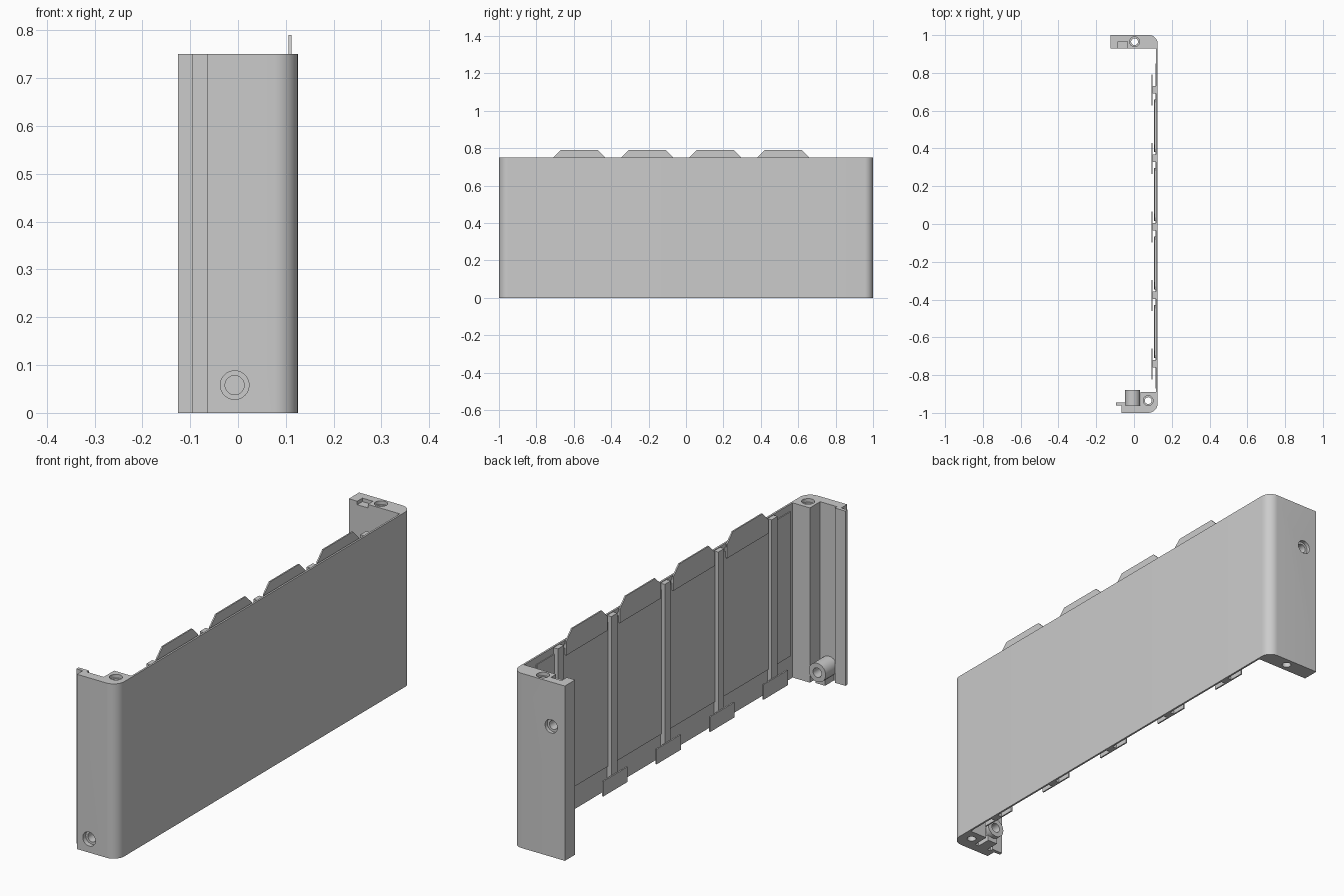
import bpy, bmesh, math
from mathutils import Matrix

cube = bpy.data.objects.get("Cube")
if cube:
    bpy.data.objects.remove(cube, do_unlink=True)

H = 0.75          # panel height
PITCH = 0.3625    # spacing of ribs and clips

grey = bpy.data.materials.new("plain_grey")
grey.use_nodes = True
grey.diffuse_color = (0.6, 0.6, 0.6, 1)
grey.node_tree.nodes["Principled BSDF"].inputs["Base Color"].default_value = (0.6, 0.6, 0.6, 1)


def finish(name, bm):
    bmesh.ops.recalc_face_normals(bm, faces=bm.faces)
    mesh = bpy.data.meshes.new(name)
    bm.to_mesh(mesh)
    bm.free()
    mesh.materials.append(grey)
    ob = bpy.data.objects.new(name, mesh)
    bpy.context.collection.objects.link(ob)
    return ob


def prism(name, points, offset):
    """Extrude a closed outline of 3D points along an offset."""
    bm = bmesh.new()
    face = bm.faces.new([bm.verts.new(p) for p in points])
    ext = bmesh.ops.extrude_face_region(bm, geom=[face])
    moved = [v for v in ext["geom"] if isinstance(v, bmesh.types.BMVert)]
    bmesh.ops.translate(bm, verts=moved, vec=offset)
    return finish(name, bm)


def box(name, x0, x1, y0, y1, z0, z1):
    return prism(name, [(x0, y0, z0), (x1, y0, z0), (x1, y1, z0), (x0, y1, z0)], (0, 0, z1 - z0))


def cylinder(name, centre, radius, depth, axis="Z", sides=32):
    bm = bmesh.new()
    bmesh.ops.create_cone(bm, cap_ends=True, segments=sides, radius1=radius, radius2=radius, depth=depth)
    turn = Matrix.Rotation(math.pi / 2, 4, "X") if axis == "Y" else Matrix()
    bmesh.ops.transform(bm, matrix=Matrix.Translation(centre) @ turn, verts=bm.verts)
    return finish(name, bm)


def activate(ob):
    bpy.ops.object.select_all(action="DESELECT")
    ob.select_set(True)
    bpy.context.view_layer.objects.active = ob


def combine(ob, tool, operation="DIFFERENCE"):
    activate(ob)
    mod = ob.modifiers.new("combine", "BOOLEAN")
    mod.object, mod.operation, mod.solver = tool, operation, "EXACT"
    bpy.ops.object.modifier_apply(modifier=mod.name)
    bpy.data.objects.remove(tool, do_unlink=True)


def arc(cx, cy, r, start, steps=10):
    angles = [math.radians(start + 90 * i / steps) for i in range(steps + 1)]
    return [(cx + r * math.cos(a), cy + r * math.sin(a)) for a in angles]


# Shell: thin wall, solid back flange, front flange with post and lip
outline = [(-0.065, -1)] + arc(0.075, -0.95, 0.05, -90) + arc(0.08, 0.955, 0.045, 0) + [
    (-0.125, 1), (-0.125, 0.93), (0.117, 0.93), (0.117, -0.89), (0.035, -0.89),
    (0.035, -0.96), (-0.045, -0.96), (-0.045, -0.945), (-0.095, -0.945),
    (-0.095, -0.96), (-0.065, -0.96)]
shell = prism("panel_shell", [(x, y, 0) for x, y in outline], (0, 0, H))

# Screw boss on the inside of the front flange, with a foot
combine(shell, box("foot", -0.03, 0.016, -0.97, -0.9, 0, 0.05), "UNION")
combine(shell, cylinder("boss", (-0.007, -0.925, 0.058), 0.04, 0.09, "Y"), "UNION")

# Vertical screw holes, counterbored at the top
for x, y in ((0.075, -0.935), (0.003, 0.965)):
    combine(shell, cylinder("bore", (x, y, H / 2), 0.018, 1, sides=24))
    combine(shell, cylinder("counterbore", (x, y, H), 0.026, 0.03, sides=24))

# Horizontal screw holes in both flanges
combine(shell, cylinder("bore", (-0.007, -0.93, 0.058), 0.02, 0.2, "Y"))
combine(shell, cylinder("counterbore", (-0.007, -1, 0.058), 0.03, 0.04, "Y"))
combine(shell, cylinder("bore", (-0.06, 0.985, 0.56), 0.019, 0.08, "Y"))
combine(shell, cylinder("counterbore", (-0.06, 1, 0.56), 0.029, 0.03, "Y"))

# Shallow notch in the top of the back flange
combine(shell, box("notch", -0.085, -0.035, 0.92, 0.965, H - 0.015, H + 0.05))
activate(shell)
bpy.ops.object.shade_smooth_by_angle(angle=math.radians(30))

# Inner wall layer
box("inner_layer", 0.1135, 0.118, -0.87, 0.85, 0.1, 0.72)

# Vertical ribs and bottom clips
for i in range(5):
    y = -0.74 + i * PITCH
    box(f"rib_{i + 1}", 0.097, 0.118, y - 0.02, y + 0.02, 0.0, H - 0.003)
    box(f"clip_{i + 1}", 0.092, 0.098, y - 0.082, y + 0.082, 0.0, 0.065)

# Top tabs with slanted ends and their mounting strips
for i in range(4):
    y = -0.57 + i * 0.3633
    half = [(0.14, 0.69), (0.14, H), (0.1, 0.79)]
    points = half + [(-a, z) for a, z in reversed(half)]
    prism(f"tab_{i + 1}", [(0.106, y + a, z) for a, z in points], (0.006, 0, 0))
    box(f"tab_strip_{i + 1}", 0.109, 0.118, y - 0.14, y + 0.14, 0.695, 0.735)
